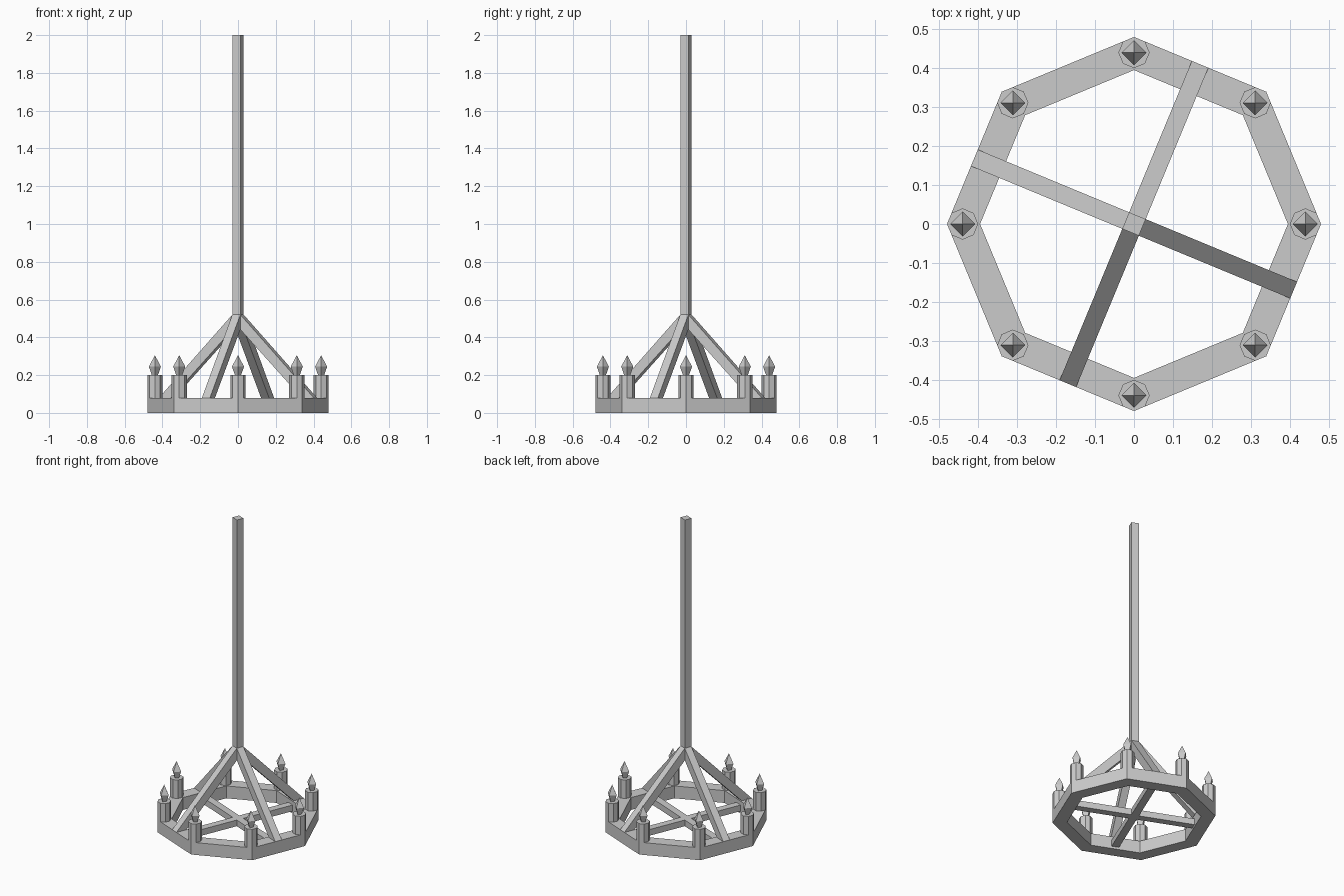
import bpy, bmesh
from math import sin, cos, radians
from mathutils import Matrix

if "Cube" in bpy.data.objects:
    bpy.data.objects.remove(bpy.data.objects["Cube"])

R_OUT, R_IN, RING_H = 0.48, 0.395, 0.08
BAR = 0.046                      # bar width shared by pole, struts and cross
APOTHEM = R_OUT * cos(radians(22.5))


def finish(name, bm):
    bmesh.ops.recalc_face_normals(bm, faces=bm.faces)
    me = bpy.data.meshes.new(name)
    bm.to_mesh(me)
    bm.free()
    ob = bpy.data.objects.new(name, me)
    bpy.context.collection.objects.link(ob)
    return ob


def box(name, size, centre, turn=0):
    bm = bmesh.new()
    m = Matrix.Rotation(radians(turn), 4, 'Z') @ Matrix.Translation(centre) @ Matrix.Diagonal((*size, 1))
    bmesh.ops.create_cube(bm, size=1, matrix=m)
    return finish(name, bm)


def lathe(name, profile, sides, closed=False, at=(0, 0)):
    """Low-poly revolve of (radius, z) points; open profiles are capped."""
    bm = bmesh.new()
    rings = []
    for r, z in profile:
        n = 1 if r == 0 else sides
        rings.append([bm.verts.new((at[0] + r * cos(radians(360 * i / sides)),
                                    at[1] + r * sin(radians(360 * i / sides)), z)) for i in range(n)])
    pairs = list(zip(rings, rings[1:])) + ([(rings[-1], rings[0])] if closed else [])
    for a, b in pairs:
        for i in range(sides):
            j = (i + 1) % sides
            quad = [a[i % len(a)], a[j % len(a)], b[j % len(b)], b[i % len(b)]]
            bm.faces.new(list(dict.fromkeys(quad)))
    if not closed:
        for ring in (rings[0], rings[-1]):
            if len(ring) > 1:
                bm.faces.new(ring)
    return finish(name, bm)


def strut(name, turn):
    """Slanted bar: side profile (radius, z) extruded to the bar width."""
    profile = [(0, 0.52), (BAR / 2, 0.52), (APOTHEM, RING_H), (APOTHEM - 0.07, RING_H), (0, 0.465)]
    bm = bmesh.new()
    face = bm.faces.new([bm.verts.new((r, -BAR / 2, z)) for r, z in profile])
    ext = bmesh.ops.extrude_face_region(bm, geom=[face])['geom']
    bmesh.ops.translate(bm, vec=(0, BAR, 0), verts=[v for v in ext if isinstance(v, bmesh.types.BMVert)])
    bmesh.ops.rotate(bm, matrix=Matrix.Rotation(radians(turn), 3, 'Z'), verts=bm.verts)
    return finish(name, bm)


# Octagonal ring
lathe("ring", [(R_IN, 0), (R_OUT, 0), (R_OUT, RING_H), (R_IN, RING_H)], 8, closed=True)

# Hanging pole
box("pole", (BAR, BAR, 1.48), (0, 0, 1.26), 22.5 + 45)

# Cross bars inside the ring and struts above them
for k in range(2):
    box(f"cross_bar_{k + 1}", (2 * APOTHEM - 0.1, BAR, 0.04), (0, 0, 0.035), 67.5 + 90 * k)
for k in range(4):
    strut(f"strut_{k + 1}", 67.5 + 90 * k)

# Candles with faceted flames on every ring corner
for k in range(8):
    a = radians(45 * k)
    at = (0.44 * cos(a), 0.44 * sin(a))
    lathe(f"candle_{k + 1}", [(0.04, RING_H), (0.04, 0.2)], 8, at=at)
    lathe(f"flame_{k + 1}", [(0.016, 0.2), (0.032, 0.245), (0, 0.305)], 4, at=at)
